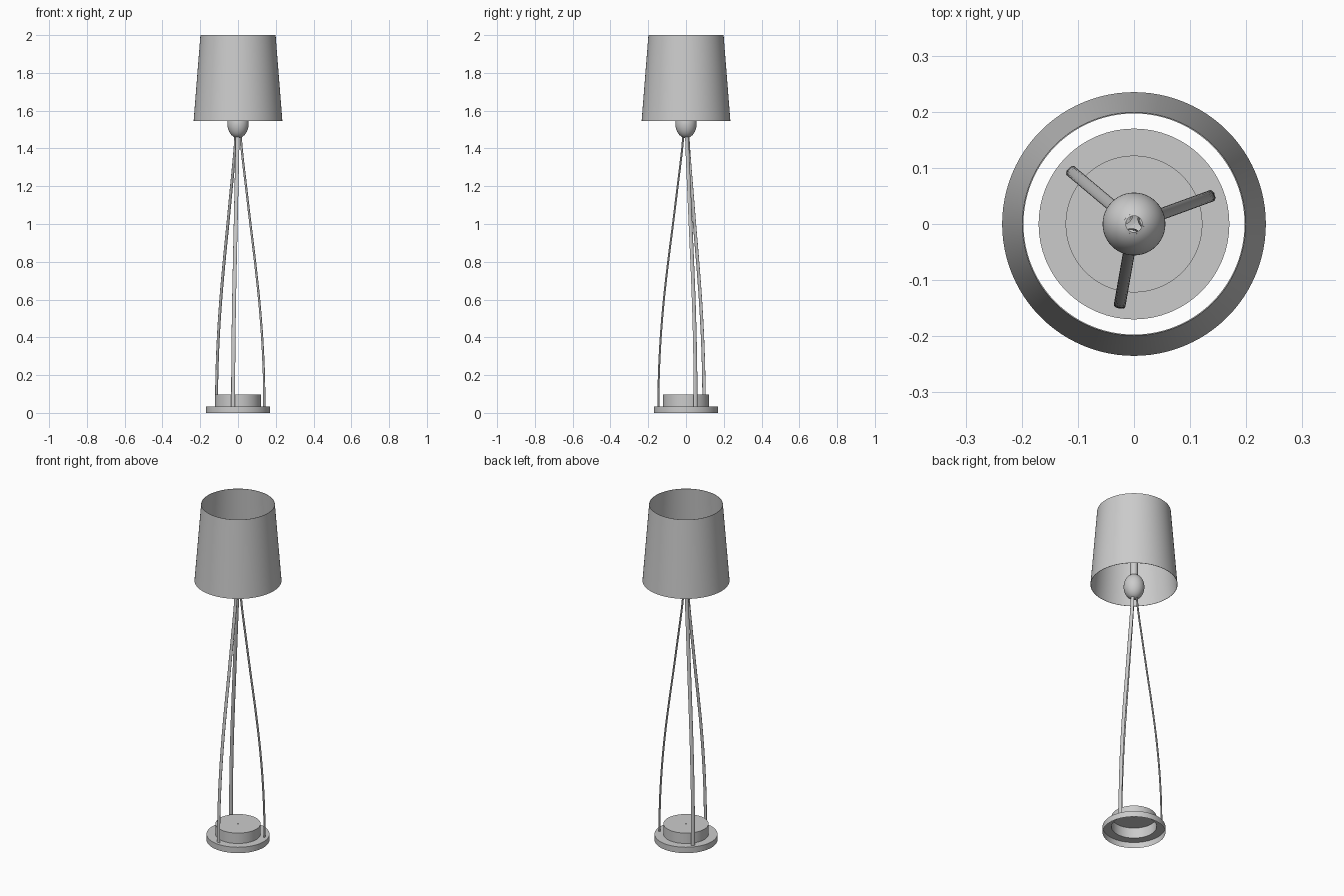
import bpy, bmesh
from math import cos, sin, pi, radians

if "Cube" in bpy.data.objects:
    bpy.data.objects.remove(bpy.data.objects["Cube"])


def skin(name, rings, closed=False):
    """Join successive rings of points into a smooth surface."""
    bm = bmesh.new()
    loops = [[bm.verts.new(p) for p in ring] for ring in rings]
    pairs = list(zip(loops, loops[1:]))
    if closed:
        pairs.append((loops[-1], loops[0]))
    for a, b in pairs:
        n = len(a)
        for i in range(n):
            j = (i + 1) % n
            bm.faces.new((a[i], a[j], b[j], b[i]))
    mesh = bpy.data.meshes.new(name)
    bm.to_mesh(mesh)
    bm.free()
    ob = bpy.data.objects.new(name, mesh)
    bpy.context.collection.objects.link(ob)
    bpy.ops.object.select_all(action='DESELECT')
    ob.select_set(True)
    bpy.context.view_layer.objects.active = ob
    bpy.ops.object.shade_smooth_by_angle(angle=radians(35))
    return ob


def lathe(name, profile, n=64, closed=False):
    """Revolve (radius, z) points around the z axis."""
    return skin(name, [[(r * cos(2 * pi * i / n), r * sin(2 * pi * i / n), z)
                        for i in range(n)] for r, z in profile], closed)


# Stepped base shell, open underneath, small cable hole on top
lathe("base", [(0.17, 0), (0.17, 0.035), (0.122, 0.035),
               (0.122, 0.097), (0.003, 0.097)])

# Thin tapered shade, open at both ends
lathe("lamp_shade", [(0.235, 1.545), (0.199, 2.0), (0.197, 2.0), (0.233, 1.545)],
      96, closed=True)

# Egg-shaped joint where the legs meet
lathe("joint_ball", [(max(0.056 * sin(pi * k / 24), 0.0005), 1.53 - 0.075 * cos(pi * k / 24))
                     for k in range(23)], 48)

# Open socket tube above the joint
lathe("socket_tube", [(0.021, 1.59), (0.021, 1.70)], 32)

# Three bowed legs with a flat oval section
path = [(0.148, 0.035), (0.146, 0.2), (0.136, 0.4), (0.119, 0.6), (0.096, 0.8),
        (0.070, 1.0), (0.045, 1.2), (0.025, 1.36), (0.016, 1.46), (0.013, 1.61)]


def smooth_path(pts, steps=4):
    """Catmull-Rom interpolation of the leg path."""
    p = [pts[0]] + pts + [pts[-1]]
    out = []
    for a, b, c, d in zip(p, p[1:], p[2:], p[3:]):
        for s in range(steps):
            t = s / steps
            out.append(tuple(0.5 * (2 * b[k] + (c[k] - a[k]) * t
                                    + (2 * a[k] - 5 * b[k] + 4 * c[k] - d[k]) * t * t
                                    + (3 * b[k] - a[k] - 3 * c[k] + d[k]) * t ** 3)
                             for k in (0, 1)))
    return out + [pts[-1]]


for leg in range(3):
    ang = radians(20 + 120 * leg)
    rings = []
    for r, z in smooth_path(path):
        ring = []
        for i in range(16):
            t = 2 * pi * i / 16
            u, v = r + 0.005 * cos(t), 0.0105 * sin(t)
            ring.append((u * cos(ang) - v * sin(ang), u * sin(ang) + v * cos(ang), z))
        rings.append(ring)
    skin(f"leg_{leg + 1}", rings)
